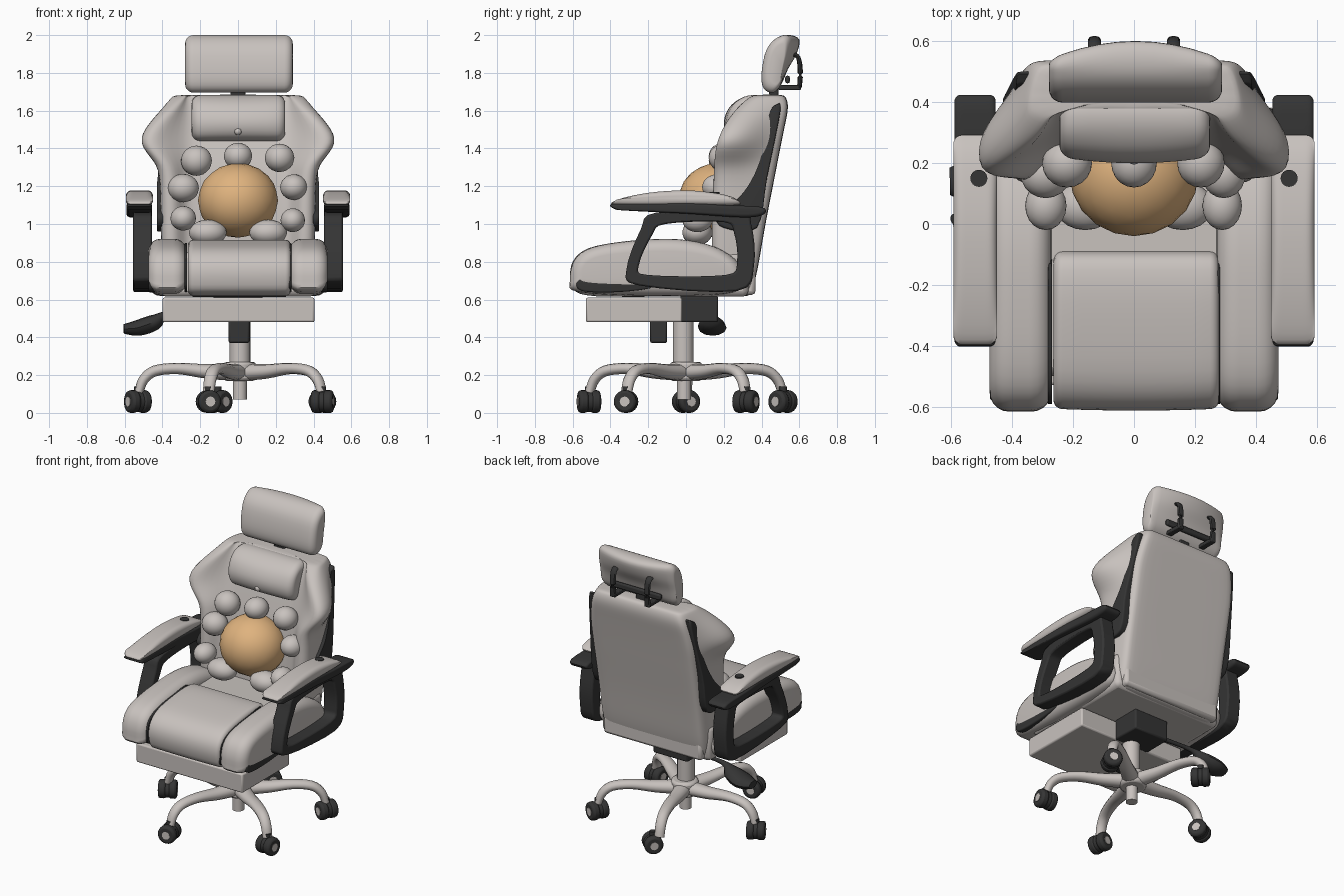
import bpy, bmesh, math
from mathutils import Vector, Matrix

if "Cube" in bpy.data.objects:
    bpy.data.objects.remove(bpy.data.objects["Cube"])


def material(name, rgb):
    m = bpy.data.materials.new(name)
    m.diffuse_color = (*rgb, 1)
    m.use_nodes = True
    m.node_tree.nodes["Principled BSDF"].inputs["Base Color"].default_value = m.diffuse_color
    return m


GREY = material("warm grey leather", (0.58, 0.54, 0.515))
BLACK = material("black plastic", (0.035, 0.035, 0.035))
TAN = material("tan ball", (0.74, 0.45, 0.21))


def finish(name, bm, mat, smooth=40, bevel=0, subsurf=0):
    bmesh.ops.recalc_face_normals(bm, faces=bm.faces[:])
    me = bpy.data.meshes.new(name)
    bm.to_mesh(me)
    bm.free()
    ob = bpy.data.objects.new(name, me)
    bpy.context.collection.objects.link(ob)
    me.materials.append(mat)
    bpy.ops.object.select_all(action='DESELECT')
    ob.select_set(True)
    bpy.context.view_layer.objects.active = ob
    if subsurf:
        me.shade_smooth()
        mod = ob.modifiers.new("subsurf", 'SUBSURF')
        mod.levels = mod.render_levels = subsurf
    elif smooth:
        bpy.ops.object.shade_smooth_by_angle(angle=math.radians(smooth))
    if bevel:
        mod = ob.modifiers.new("bevel", 'BEVEL')
        mod.width, mod.segments = bevel, 2
    return ob


def spline(pts, n=4, closed=True):
    """Catmull-Rom curve through the points."""
    pts = [Vector(p) for p in pts]
    k, out = len(pts), []
    for i in range(k if closed else k - 1):
        a, b, c, d = [pts[j % k] if closed else pts[max(0, min(k - 1, j))]
                      for j in (i - 1, i, i + 1, i + 2)]
        for s in range(n):
            t = s / n
            out.append(0.5 * (2 * b + (c - a) * t + (2 * a - 5 * b + 4 * c - d) * t * t
                              + (3 * b - a - 3 * c + d) * t ** 3))
    return out if closed else out + [pts[-1]]


def loft(name, rings, mat, **kw):
    bm = bmesh.new()
    vs = [[bm.verts.new(p) for p in r] for r in rings]
    n = len(vs[0])
    for a, b in zip(vs, vs[1:]):
        for i in range(n):
            bm.faces.new((a[i], a[(i + 1) % n], b[(i + 1) % n], b[i]))
    bm.faces.new(vs[0])
    bm.faces.new(vs[-1])
    return finish(name, bm, mat, **kw)


def cushion(name, profile, x0, x1, e, mat, front=0, back=0):
    """Side profile (y, z) widened along x with rounded ends of radius e.
    front and back pull those sides in towards the ends."""
    p = spline(profile)
    ys, zs = [q.x for q in p], [q.y for q in p]
    cy, cz = (min(ys) + max(ys)) / 2, (min(zs) + max(zs)) / 2
    hy, hz = max(ys) - cy, max(zs) - cz
    steps = [(e * (1 - math.cos(t)), e * (1 - math.sin(t)))
             for t in [i * math.pi / 10 for i in range(6)]]
    mid = [(x0 + e + (x1 - x0 - 2 * e) * i / 8, 0) for i in range(1, 8)]
    levels = [(x0 + d, k) for d, k in steps] + mid + [(x1 - d, k) for d, k in reversed(steps)]
    rings = []
    for x, k in levels:
        u = ((2 * x - x0 - x1) / (x1 - x0)) ** 2
        rings.append([(x, cy + (q.x - cy) * (1 - k / hy) * (1 - u * (back if q.x > cy else front) / hy),
                       cz + (q.y - cz) * (1 - k / hz)) for q in p])
    return loft(name, rings, mat)


def sweep(name, path, mat, sides=12):
    """Elliptical tube; path items are (x, y, z, half width, half height)."""
    p = spline(path, 4, False)
    pos = [Vector(q[:3]) for q in p]
    rings = []
    for i, q in enumerate(p):
        t = (pos[min(i + 1, len(p) - 1)] - pos[max(i - 1, 0)]).normalized()
        side = t.cross(Vector((0, 0, 1))).normalized()
        up = side.cross(t)
        rings.append([pos[i] + side * q[3] * math.cos(a) + up * q[4] * math.sin(a)
                      for a in [j * 2 * math.pi / sides for j in range(sides)]])
    return loft(name, rings, mat)


def box(name, lo, hi, mat, bevel=0.01):
    bm = bmesh.new()
    lo, hi = Vector(lo), Vector(hi)
    bmesh.ops.create_cube(bm, size=1, matrix=Matrix.Translation((lo + hi) / 2)
                          @ Matrix.Diagonal((*(hi - lo), 1)))
    return finish(name, bm, mat, bevel=bevel)


def cylinder(name, at, r, h, mat, rot=Matrix(), bevel=0):
    bm = bmesh.new()
    bmesh.ops.create_cone(bm, cap_ends=True, segments=24, radius1=r, radius2=r, depth=h,
                          matrix=Matrix.Translation(at) @ rot)
    return finish(name, bm, mat, bevel=bevel)


def ball(name, at, r, mat, sub=3, smooth=0):
    bm = bmesh.new()
    bmesh.ops.create_icosphere(bm, subdivisions=sub, radius=1,
                               matrix=Matrix.Translation(at) @ Matrix.Diagonal((*r, 1)))
    return finish(name, bm, mat, smooth=smooth)


# Backrest with side wings: z, back y, middle front y, half width, wing front y, rear half width
rings = []
for z, b, m, w, f, wr in [
        (.615, .33, .2, .38, .16, .38), (.63, .345, .2, .39, .15, .39), (.75, .38, .2, .4, .13, .4),
        (.95, .41, .2, .41, .12, .4), (1.25, .47, .23, .41, .135, .4), (1.33, .485, .25, .44, .135, .4),
        (1.43, .505, .28, .54, .145, .4), (1.53, .525, .31, .48, .19, .385), (1.62, .545, .34, .395, .26, .365),
        (1.675, .53, .37, .35, .33, .34), (1.685, .51, .38, .33, .36, .33)]:
    half = [(0, m), (.2, m), (.28, m), (w - .08, f), (w, f + .02), (w, f + .4 * (b - f)),
            (wr, b - .07), (wr - .02, b - .005), (wr - .07, b), (0, b)]
    rings.append([(x, y, z) for x, y in half + [(-x, y) for x, y in half[-2:0:-1]]])
loft("backrest", rings, GREY, subsurf=2)
box("backrest_lower_band", (-.37, .2, .625), (.37, .368, .75), GREY, .02)

# Neck pillow, button and headrest
cushion("neck_pillow", [(.23, 1.46), (.2, 1.54), (.24, 1.63), (.33, 1.68), (.41, 1.66),
                        (.4, 1.52), (.33, 1.44)], -.245, .25, .045, GREY, front=.02)
ball("pillow_button", (0, .215, 1.49), (.02, .02, .02), GREY, 2, 40)
cushion("headrest", [(.41, 1.72), (.4, 1.8), (.425, 1.92), (.48, 1.985), (.55, 2.0), (.6, 1.975),
                     (.585, 1.9), (.54, 1.82), (.505, 1.74), (.46, 1.695)], -.28, .29, .045, GREY, back=.06)

# Headrest bracket
for x in (-.13, .13):
    sweep("headrest_arm", [(x, .56, 1.9, .022, .012), (x, .595, 1.88, .022, .012), (x, .605, 1.8, .022, .014),
                           (x, .6, 1.72, .022, .012)], BLACK, 8)
    box("headrest_hook", (x - .02, .49, 1.71), (x + .02, .61, 1.735), BLACK, .005)
box("headrest_crossbar", (-.19, .525, 1.745), (.19, .55, 1.785), BLACK)
box("headrest_post", (-.04, .44, 1.65), (.04, .49, 1.74), BLACK)

# Large ball ringed by small balls
ball("large_ball", (0, .165, 1.125), (.212, .205, .197), TAN, 3, 14)
for x, y, z, rx, rz in [(0, .2, 1.36, .075, .07), (-.22, .2, 1.335, .082, .08), (.22, .2, 1.35, .078, .075),
                        (-.29, .165, 1.19, .083, .075), (.295, .165, 1.195, .072, .068),
                        (-.29, .06, 1.03, .068, .065), (.29, .06, 1.02, .065, .063),
                        (-.16, .06, .955, .1, .068), (.16, .06, .955, .1, .068)]:
    ball("small_ball", (x, y, z), (rx, .08, rz), GREY, 3, 15)

# Seat
box("seat_base", (-.41, -.5, .615), (.41, .33, .85), GREY, .03)
cushion("seat_cushion", [(-.56, .63), (-.61, .7), (-.6, .8), (-.52, .87), (-.35, .905), (-.18, .915),
                         (-.1, .88), (-.09, .75), (-.13, .63), (-.35, .615)], -.265, .28, .03, GREY, front=.006)
for s in (-1, 1):
    x = sorted((s * .272, s * .475))
    cushion("seat_bolster", [(-.57, .64), (-.615, .7), (-.59, .81), (-.5, .875), (-.3, .91), (-.05, .92),
                             (.15, .88), (.28, .79), (.3, .68), (.2, .63), (-.2, .62)], *x, .065, GREY)
    x = sorted((s * .269, s * .283))
    cushion("seat_piping", [(-.56, .65), (-.59, .72), (-.57, .805), (-.48, .857), (-.3, .885),
                            (-.13, .885), (-.13, .7), (-.3, .64)], *x, .003, BLACK)
    x = sorted((s * .4, s * .474))
    cushion("seat_side_trim", [(-.55, .645), (-.575, .7), (-.5, .735), (-.3, .75), (-.12, .735),
                               (-.15, .67), (-.35, .64)], *x, .01, BLACK)
    # Black trim beside the backrest, leaning inwards at the top
    x = sorted((s * .36, s * .43))
    trim = cushion("backrest_trim", [(.445, 1.58), (.475, 1.63), (.5, 1.6), (.43, 1.25), (.375, .98), (.2, .98),
                                     (.16, 1.04), (.24, 1.1), (.33, 1.2), (.4, 1.35)], *x, .012, BLACK)
    for v in trim.data.vertices:
        v.co.x -= s * .045 * max(0, (v.co.z - 1.2) / .43)

# Armrests
outer = spline([(-.315, .76), (-.24, .97), (-.16, 1.06), (.28, 1.07), (.345, 1.0), (.36, .78),
                (.27, .645), (-.25, .675)])
inner = spline([(-.25, .78), (-.18, .94), (-.11, 1.0), (.2, 1.01), (.255, .95), (.27, .8),
                (.21, .73), (-.2, .73)])
for s in (-1, 1):
    bm = bmesh.new()
    v = [[bm.verts.new((s * x, *p)) for p in loop]
         for x, loop in [(.455, outer), (.555, outer), (.555, inner), (.455, inner)]]
    n = len(outer)
    for k in range(4):
        a, b = v[k], v[(k + 1) % 4]
        for i in range(n):
            bm.faces.new((a[i], a[(i + 1) % n], b[(i + 1) % n], b[i]))
    finish("arm_loop", bm, BLACK, bevel=.01)
    x = sorted((s * .455, s * .59))
    cushion("arm_bar", [(-.38, 1.08), (-.37, 1.11), (0, 1.115), (.2, 1.1), (.4, 1.09), (.41, 1.05),
                        (.3, 1.035), (0, 1.055), (-.3, 1.07)], *x, .02, BLACK)
    x = sorted((s * .45, s * .594))
    cushion("arm_pad", [(-.385, 1.1), (-.36, 1.13), (-.2, 1.165), (0, 1.178), (.18, 1.16), (.27, 1.13),
                        (.27, 1.1), (0, 1.1), (-.2, 1.095)], *x, .03, GREY)
    cylinder("arm_pad_dot", (s * .51, .15, 1.164), .028, .012, BLACK)

# Footrest drawer, mechanism and lever
box("footrest", (-.4, -.53, .48), (.405, -.02, .61), GREY)
box("mechanism", (-.13, -.03, .48), (.13, .17, .62), BLACK)
box("tilt_knob", (-.05, -.19, .37), (.06, -.1, .49), BLACK)
sweep("lever", [(-.1, .1, .53, .015, .015), (-.36, .12, .525, .015, .015), (-.44, .13, .48, .06, .042),
                (-.53, .14, .45, .075, .042), (-.605, .14, .445, .045, .025)], BLACK)

# Column and hub
cylinder("gas_column", (.01, -.015, .37), .055, .25, GREY)
cylinder("lower_column", (.01, -.01, .16), .037, .18, GREY)
cylinder("base_hub", (.01, 0, .22), .085, .1, GREY, bevel=.015)

# Five legs with twin-wheel casters
for i in range(5):
    a = math.radians(36 + 72 * i)
    c, s = math.cos(a), math.sin(a)
    sweep("base_leg", [(.01 + r * c, r * s, z, w, h) for r, z, w, h in
                       [(.04, .215, .055, .045), (.18, .22, .047, .038), (.33, .235, .04, .03),
                        (.45, .222, .036, .029), (.51, .175, .034, .027), (.535, .11, .032, .024)]], GREY)
    hub = Vector((.01 + .54 * c + (.05 if i == 1 else 0), .54 * s, .06))
    cylinder("caster_stem", hub + Vector((0, 0, .04)), .02, .08, BLACK)
    turn = a + .5
    axle = Vector((math.cos(turn), math.sin(turn), 0))
    rot = axle.to_track_quat('Z', 'Y').to_matrix().to_4x4()
    for d in (-1, 1):
        cylinder("caster_wheel", hub + axle * d * .033, .06, .05, BLACK, rot, .014)
        cylinder("caster_cap", hub + axle * d * .058, .026, .005, GREY, rot)
    cylinder("caster_core", hub, .055, .03, BLACK, rot)
